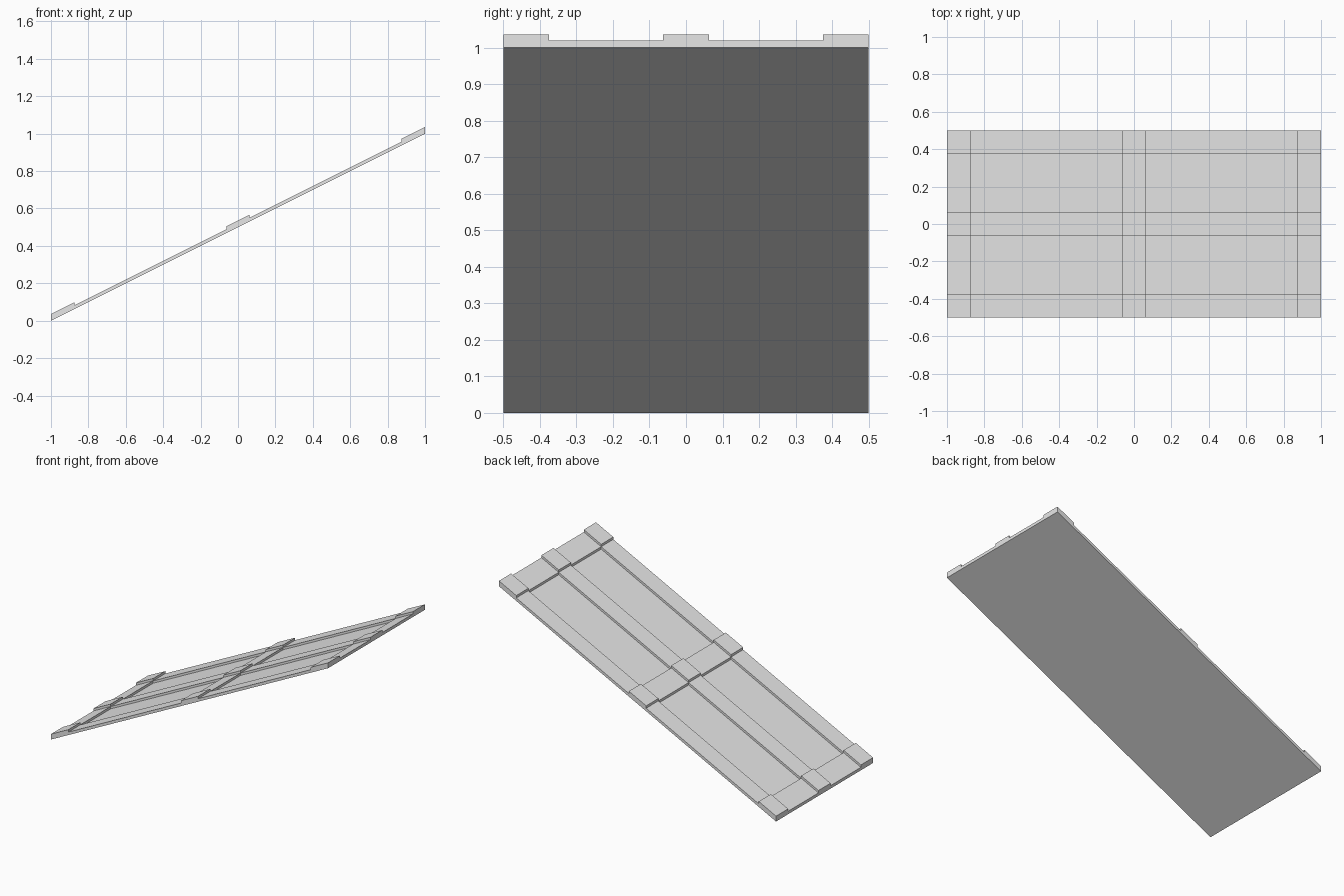
import bpy
import bmesh

cube = bpy.data.objects.get("Cube")
if cube:
    bpy.data.objects.remove(cube, do_unlink=True)

SLOPE = 0.5          # rise per unit of length
SHEET = 0.004        # thickness of the thin panel
STRIP = 0.0156       # extra thickness of each strip
HALF = 0.0625        # half the width of a strip

grey = bpy.data.materials.new("light_grey")
grey.use_nodes = True
grey.diffuse_color = (0.8, 0.8, 0.8, 1)
grey.node_tree.nodes["Principled BSDF"].inputs["Base Color"].default_value = (0.8, 0.8, 0.8, 1)


def strips(end):
    """Breakpoints along one axis: strips at both ends and in the middle."""
    return [-end, -end + 2 * HALF, -HALF, HALF, end - 2 * HALF, end]


xs, ys = strips(1.0), strips(0.5)


def height(i, j):
    """Thickness of a cell; even cells lie under a strip, crossings stack."""
    if not (0 <= i < 5 and 0 <= j < 5):
        return 0.0
    return SHEET + STRIP * ((i % 2 == 0) + (j % 2 == 0))


# Sloping panel with lengthwise and crosswise strips, sheared so ends stay upright
bm = bmesh.new()


def face(*points):
    bm.faces.new([bm.verts.new((x, y, (x + 1) * SLOPE + h)) for x, y, h in points])


for i in range(5):
    for j in range(5):
        x0, x1, y0, y1 = xs[i], xs[i + 1], ys[j], ys[j + 1]
        h = height(i, j)
        # Top of the cell
        face((x0, y0, h), (x1, y0, h), (x1, y1, h), (x0, y1, h))
        # Step walls down to lower neighbours
        for di, dj, a, b in ((-1, 0, (x0, y1), (x0, y0)), (1, 0, (x1, y0), (x1, y1)),
                             (0, -1, (x0, y0), (x1, y0)), (0, 1, (x1, y1), (x0, y1))):
            low = height(i + di, j + dj)
            if low < h - 1e-6:
                face((*a, low), (*b, low), (*b, h), (*a, h))

# Flat underside
face((-1, -0.5, 0), (-1, 0.5, 0), (1, 0.5, 0), (1, -0.5, 0))

mesh = bpy.data.meshes.new("sloped_panel")
bmesh.ops.remove_doubles(bm, verts=bm.verts[:], dist=1e-5)
bm.to_mesh(mesh)
bm.free()
mesh.materials.append(grey)
panel = bpy.data.objects.new("sloped_panel", mesh)
bpy.context.collection.objects.link(panel)
